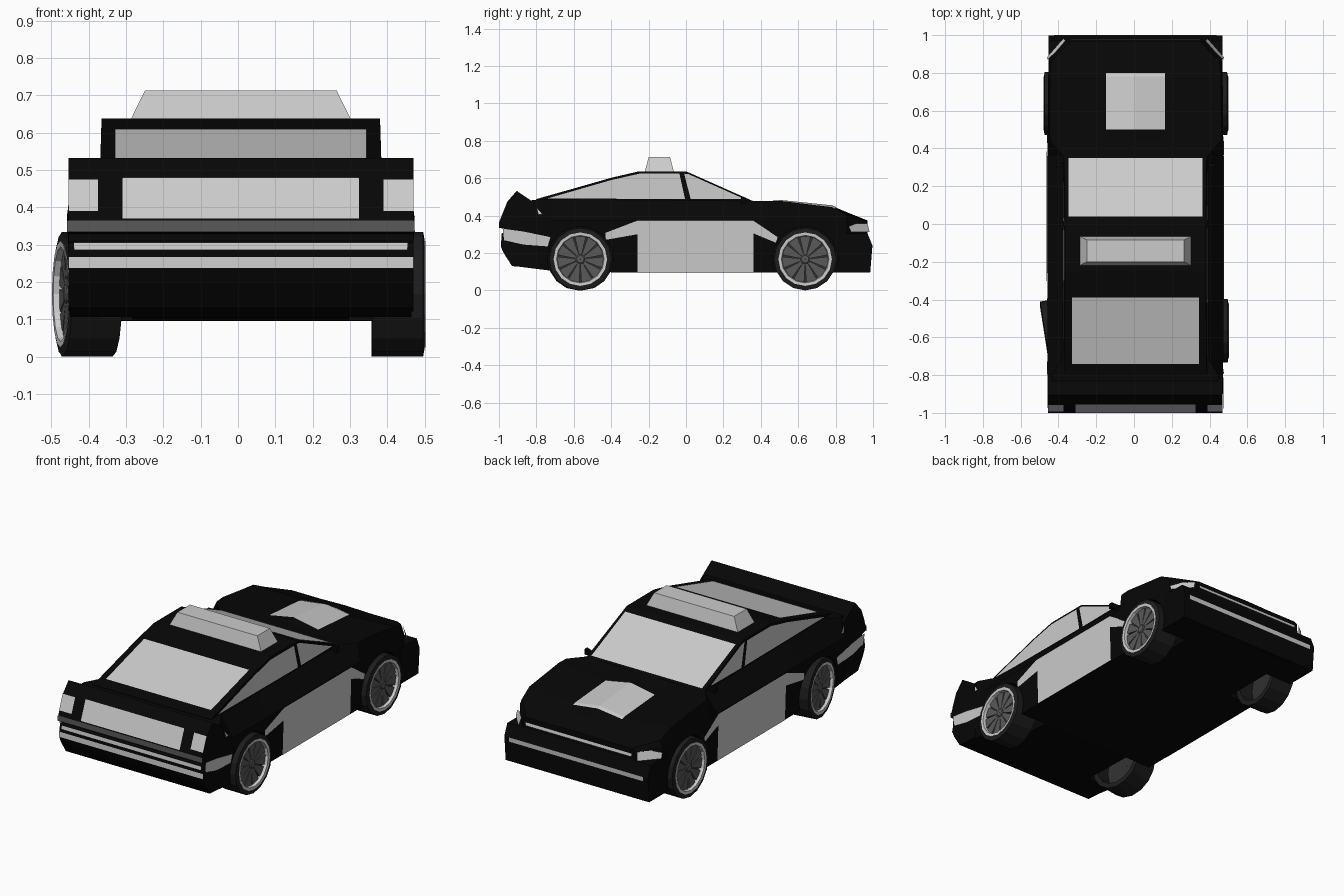
import bpy, bmesh
from math import pi, sin, cos, radians
from mathutils import Matrix, Vector

if "Cube" in bpy.data.objects:
    bpy.data.objects.remove(bpy.data.objects["Cube"])

CX = 0.0075  # body centre line


def material(name, v):
    m = bpy.data.materials.new(name)
    m.diffuse_color = (v, v, v, 1)
    m.use_nodes = True
    m.node_tree.nodes["Principled BSDF"].inputs["Base Color"].default_value = m.diffuse_color
    return m


BLACK, TYRE = material("black", 0.002), material("tyre", 0.012)
DARK, MID = material("dark_grey", 0.03), material("mid_grey", 0.1)


def build(name, verts, faces, mat=None, x=CX, fix=True):
    me = bpy.data.meshes.new(name)
    me.from_pydata([tuple(v) for v in verts], [], faces)
    if fix:
        bm = bmesh.new()
        bm.from_mesh(me)
        bmesh.ops.recalc_face_normals(bm, faces=bm.faces)
        bm.to_mesh(me)
        bm.free()
    ob = bpy.data.objects.new(name, me)
    bpy.context.collection.objects.link(ob)
    ob.location.x = x
    if mat:
        me.materials.append(mat)
    return ob


def loft(name, rings, mat=None, x=CX):
    n, m = len(rings[0]), len(rings)
    faces = [(a * n + i, a * n + (i + 1) % n, (a + 1) * n + (i + 1) % n, (a + 1) * n + i)
             for a in range(m - 1) for i in range(n)]
    faces += [tuple(range(n)), tuple(range((m - 1) * n, m * n))]
    return build(name, [v for r in rings for v in r], faces, mat, x)


def extrude(name, prof, width, mat=None):
    # side profile (y, z) pulled across the car; width(z) is the half width
    return loft(name, [[(s * width(z), y, z) for y, z in prof] for s in (-1, 1)], mat)


def panel(name, pts, mat=None, mirror=False, outward=(1, 0, 0)):
    # flat surface piece facing "outward", optionally repeated on the other side
    p = [Vector(v) for v in pts]
    nrm = sum(((p[i] - p[0]).cross(p[i + 1] - p[0]) for i in range(1, len(p) - 1)), Vector())
    if nrm.dot(Vector(outward)) < 0:
        p.reverse()
    n = len(p)
    verts, faces = list(p), [tuple(range(n))]
    if mirror:
        verts += [(-v.x, v.y, v.z) for v in p]
        faces.append(tuple(range(2 * n - 1, n - 1, -1)))
    return build(name, verts, faces, mat, fix=False)


# Main body lofted along y: y, bottom, belt height, shoulder, valley, ridge, belt and shoulder half widths
sections = [(-0.92, .13, .36, .47, .47, .47, .462, .45), (-0.80, .115, .375, .485, .485, .485, .464, .44),
            (-0.72, .105, .375, .488, .488, .488, .465, .39), (-0.40, .097, .375, .485, .485, .485, .466, .382),
            (0.36, .095, .375, .478, .475, .478, .466, .382), (0.44, .095, .375, .478, .458, .478, .465, .452),
            (0.50, .095, .375, .479, .451, .481, .464, .455), (0.78, .095, .375, .445, .43, .452, .462, .453),
            (0.86, .095, .37, .405, .405, .418, .458, .445), (0.97, .095, .36, .37, .37, .374, .36, .34)]


def body_ring(y, zb, zm, zt, zv, zr, w, t):
    half = [(min(.457, w), zb), (w, zm), (t, zt), (.157, zv)]
    return ([(-x, y, z) for x, z in half] + [(0, y, zr)] + [(x, y, z) for x, z in reversed(half)])


body = loft("body", [body_ring(*s) for s in sections], BLACK)

# Wheel arches
for y in (-0.565, 0.637):
    for s in (-1, 1):
        ring = [(y + .176 * cos(k * pi / 10), .167 + .176 * sin(k * pi / 10)) for k in range(20)]
        cut = loft("arch_cutter", [[(s * x, a, b) for a, b in ring] for x in (.29, .6)])
        cut.hide_render = True
        cut.hide_viewport = True
        mod = body.modifiers.new("arch", 'BOOLEAN')
        mod.object, mod.operation, mod.solver = cut, 'DIFFERENCE', 'EXACT'

# Tail with bumper and lip spoiler, front bumper
extrude("tail", [(-.8, .12), (-.93, .13), (-.975, .2), (-.99, .235), (-.985, .305),
                 (-.965, .31), (-.965, .328), (-1, .335), (-1, .362), (-.955, .475),
                 (-.905, .532), (-.84, .488), (-.8, .46)], lambda z: .462, BLACK)
extrude("front_bumper", [(.82, .096), (.985, .096), (.997, .24), (.97, .305), (.82, .305)],
        lambda z: .461, BLACK)


# Cabin with nearly upright sides
def cab(z):
    return .378 - .005 * (z - .48) / .157


extrude("cabin", [(-.8, .44), (-.8, .488), (-.4, .602), (-.25, .637), (0, .637),
                  (.36, .477), (.36, .44)], cab, BLACK)


def side_window(name, prof):
    panel(name, [(cab(z) + .003, y, z) for y, z in prof], mirror=True)


side_window("rear_side_window", [(-.74, .492), (-.4, .59), (-.25, .624), (-.035, .624), (-.005, .488)])
side_window("front_side_window", [(-.01, .624), (.015, .621), (.31, .49), (.025, .488)])
panel("windshield", [(x, y, .642 - .444 * y) for x, y in
                     ((-.355, .04), (.355, .04), (.355, .35), (-.355, .35))], outward=(0, 0, 1))
panel("rear_window", [(x, y, .492 + .285 * (y + .8)) for x, y in
                      ((-.337, -.74), (.337, -.74), (.337, -.39), (-.337, -.39))], outward=(0, 0, 1))

# Roof sign
loft("roof_sign", [[(-.295, -.22, .635), (.295, -.22, .635), (.295, -.065, .635), (-.295, -.065, .635)],
                   [(-.257, -.2, .712), (.257, -.2, .712), (.257, -.085, .712), (-.257, -.085, .712)]])

# Bonnet patch following the centre ridge
for s in (-1, 1):
    for y0, y1, v0, v1, r0, r1 in ((.5, .78, .451, .43, .481, .452), (.78, .8, .43, .424, .452, .4435)):
        panel("bonnet_patch", [(0, y0, r0 + .003), (s * .157, y0, v0 + .003), (s * .157, y1, v1 + .003),
                               (0, y1, r1 + .003)], outward=(0, 0, 1))


# Side panels and stripes
def side(name, prof):
    panel(name, [(.461 + .009 * (z - .1) / .275, y, z) for y, z in prof], mirror=True)


side("door_panel", [(-.26, .098), (.36, .098), (.36, .305), (.48, .255), (.49, .285), (.36, .373),
                    (-.26, .373), (-.43, .308), (-.43, .27), (-.26, .3)])
side("rear_side_stripe", [(-.98, .33), (-.87, .315), (-.725, .285), (-.74, .235),
                          (-.87, .245), (-.972, .268)])
panel("rear_marker", [(.462, -.8, .445), (.468, -.765, .405), (.468, -.79, .405)], mirror=True)


# Tail panel, tail lights and bumper stripes
def tail_y(z):
    return -1.003 + .045 * (z - .362) / .113


def back(name, x0, x1, z0, z1, y0, y1, mat=None, mirror=False):
    panel(name, [(x0, y0, z0), (x1, y0, z0), (x1, y1, z1), (x0, y1, z1)], mat, mirror, (0, -1, 0))


back("tail_panel", -.317, .317, .37, .48, tail_y(.37), tail_y(.48))
back("tail_light", .382, .462, .39, .474, tail_y(.39), tail_y(.474), None, True)
back("bumper_bar", -.465, .465, .333, .364, -1.002, -1.002, MID)
back("upper_tail_stripe", -.447, .447, .285, .305, -.991, -.988)
back("lower_tail_stripe", -.462, .462, .237, .266, -.993, -.991)


# Headlights on the chamfered corners, nose strip and bumper stripe
def corner(t, z):
    d = .25 * (.36 - z)
    return (.461 - .096 * t + d, .865 + .11 * t + d, z)


panel("headlight", [corner(0, .342), corner(.05, .312), corner(.95, .312), corner(.95, .358),
                    corner(.4, .358)], None, True, (1, 1, 0))
panel("nose_strip", [(-.34, .978, .325), (.34, .978, .325), (.34, .974, .342), (-.34, .974, .342)],
      None, False, (0, 1, 0))
panel("front_stripe", [(-.43, .998, .215), (.43, .998, .215), (.43, .9995, .24), (-.43, .9995, .24)],
      None, False, (0, 1, 0))

# Wing mirrors
for s in (-1, 1):
    loft("wing_mirror", [[(s * x, .295 + d, .465), (s * x, .32, .465), (s * x, .32, .497),
                          (s * x, .295 + d, .497)] for x, d in ((.375, .02), (.42, 0))], BLACK)


# Wheels: revolved about x, outer face on +x
def revolve(name, prof, mat, n=16):
    m = len(prof)
    verts = [(x, r * cos(2 * pi * k / n), r * sin(2 * pi * k / n)) for k in range(n) for x, r in prof]
    faces = [(k * m + i, k * m + (i + 1) % m, (k + 1) % n * m + (i + 1) % m, (k + 1) % n * m + i)
             for k in range(n) for i in range(m)]
    return build(name, verts, faces, mat, 0)


def spokes(name, mat, n=11):
    verts, faces = [], []
    for k in range(n):
        rot = Matrix.Rotation(2 * pi * k / n, 3, 'X')
        b = len(verts)
        for x in (.03, .055):
            verts += [rot @ Vector((x, h, r)) for h, r in
                      ((-.006, .02), (.006, .02), (.03, .122), (-.03, .122))]
        faces += [tuple(b + i for i in f) for f in
                  ((3, 2, 1, 0), (4, 5, 6, 7), (0, 1, 5, 4), (1, 2, 6, 5), (2, 3, 7, 6), (3, 0, 4, 7))]
    return build(name, verts, faces, mat, 0)


for label, x, y, turn in (("rear_right", .43, -.565, 0), ("front_right", .427, .637, 0),
                          ("rear_left", -.405, -.565, 180 + 9), ("front_left", -.407, .637, 180)):
    parts = [revolve(label + "_tyre", [(-.07, .167), (.066, .167), (.07, .144), (.07, .138), (-.07, .138)], TYRE),
             revolve(label + "_rim", [(.06, .14), (.072, .143), (.071, .127), (.045, .122), (.03, .14)], None),
             revolve(label + "_disc", [(.02, .139), (.035, .139), (.035, .001), (.02, .001)], DARK),
             revolve(label + "_hub", [(.03, .026), (.058, .026), (.062, .02), (.062, .001), (.03, .001)], MID, 10),
             spokes(label + "_spokes", MID)]
    for ob in parts:
        ob.location = (x, y, .167)
        ob.rotation_euler.z = radians(turn)
